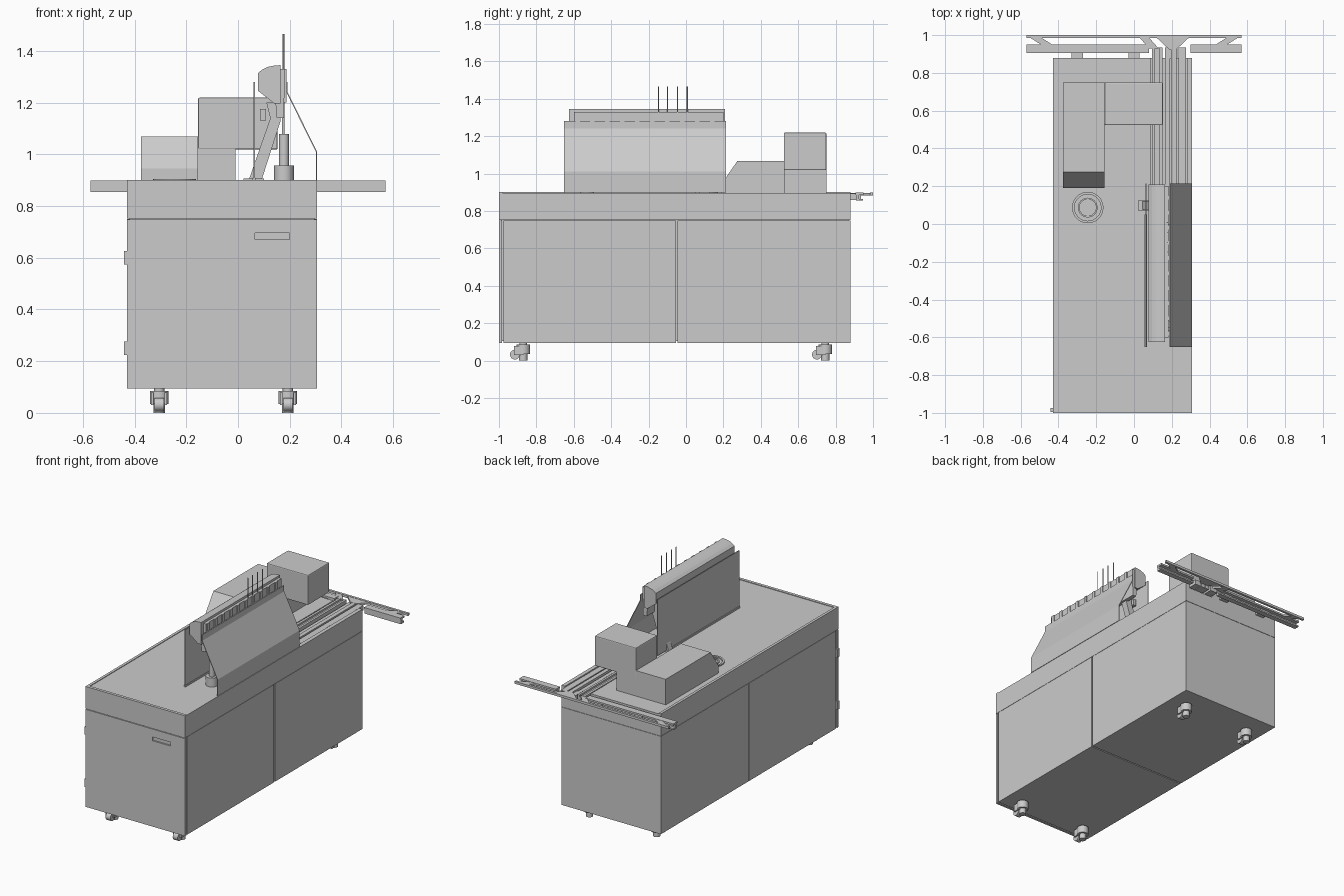
import bpy, math
from mathutils import Vector

if "Cube" in bpy.data.objects:
    bpy.data.objects.remove(bpy.data.objects["Cube"])

grey = bpy.data.materials.new("machine grey")
grey.use_nodes = True
GREY = (0.6, 0.6, 0.6, 1)
grey.diffuse_color = GREY
grey.node_tree.nodes["Principled BSDF"].inputs["Base Color"].default_value = GREY


def mesh(name, verts, faces):
    me = bpy.data.meshes.new(name)
    me.from_pydata(verts, [], faces)
    me.materials.append(grey)
    ob = bpy.data.objects.new(name, me)
    bpy.context.collection.objects.link(ob)
    return ob


def extrude(name, pts, axis, lo, hi):
    """Solid with a 2D profile pushed along an axis."""
    place = {"x": lambda a, b, c: (c, a, b),
             "y": lambda a, b, c: (a, c, b),
             "z": lambda a, b, c: (a, b, c)}[axis]
    area = sum(p[0] * q[1] - q[0] * p[1] for p, q in zip(pts, pts[1:] + pts[:1]))
    if (area < 0) != (axis == "y"):
        pts = pts[::-1]
    n = len(pts)
    verts = [place(a, b, c) for c in (lo, hi) for a, b in pts]
    faces = [list(range(n))[::-1], list(range(n, 2 * n))]
    faces += [(i, (i + 1) % n, n + (i + 1) % n, n + i) for i in range(n)]
    return mesh(name, verts, faces)


def box(name, x, y, z, bevel=0):
    ob = extrude(name, [(x[0], y[0]), (x[1], y[0]), (x[1], y[1]), (x[0], y[1])],
                 "z", z[0], z[1])
    if bevel:
        mod = ob.modifiers.new("bevel", "BEVEL")
        mod.width, mod.segments = bevel, 2
    return ob


def rod(name, r, start, end, sides=24):
    a, b = Vector(start), Vector(end)
    bpy.ops.mesh.primitive_cylinder_add(vertices=sides, radius=r,
                                        depth=(b - a).length, location=(a + b) / 2)
    ob = bpy.context.object
    ob.name = name
    ob.rotation_euler = (b - a).to_track_quat("Z", "Y").to_euler()
    ob.data.materials.append(grey)
    bpy.ops.object.shade_smooth_by_angle(angle=math.radians(40))
    return ob


def ring(name, outer, inner, centre, z0, z1, sides=40):
    x, y = centre
    verts, faces = [], []
    for i in range(sides):
        c, s = math.cos(math.tau * i / sides), math.sin(math.tau * i / sides)
        for r, z in ((outer, z0), (outer, z1), (inner, z1), (inner, z0)):
            verts.append((x + r * c, y + r * s, z))
        j = (i + 1) % sides
        faces += [(4 * i + k, 4 * j + k, 4 * j + (k + 1) % 4, 4 * i + (k + 1) % 4)
                  for k in range(4)]
    return mesh(name, verts, faces)


def cut(target, cutter):
    mod = target.modifiers.new("cut", "BOOLEAN")
    mod.object, mod.operation, mod.solver = cutter, "DIFFERENCE", "EXACT"
    bpy.context.view_layer.objects.active = target
    bpy.ops.object.modifier_apply(modifier=mod.name)
    bpy.data.objects.remove(cutter)


L, R, FRONT, BACK, DECK = -0.43, 0.306, -1.0, 0.88, 0.9

# Cabinet: core with door panels separated by narrow gaps
box("cabinet_core", (L + 0.01, R - 0.01), (FRONT + 0.01, BACK - 0.01), (0.105, 0.76))
panel = box("front_panel", (L, R), (FRONT, -0.984), (0.095, 0.748))
cut(panel, box("handle_cutter", (0.065, 0.2), (-1.1, -0.987), (0.67, 0.695)))
box("front_cabinet", (L, R), (-0.976, -0.054), (0.095, 0.75))
box("rear_cabinet", (L, R), (-0.046, BACK), (0.095, 0.75))
for z in (0.25, 0.6):
    box("side_hinge", (L - 0.011, L), (-0.995, -0.975), (z - 0.027, z + 0.027))

# Table top with a sunken channel for the feed rails
top = box("table_top", (L, R), (FRONT, BACK), (0.752, DECK - 0.003))
cut(top, box("channel_cutter", (0.09, 0.28), (0.0, 1.2), (0.855, 1.0)))
box("left_lip", (L, L + 0.018), (FRONT, BACK), (DECK - 0.01, DECK + 0.001))
box("front_lip", (L, R), (FRONT, FRONT + 0.02), (DECK - 0.01, DECK + 0.001))

# Lengthwise feed rails in the channel
for x0, x1, h in ((0.096, 0.112, 0.897), (0.112, 0.135, 0.885), (0.135, 0.15, 0.897),
                  (0.165, 0.19, 0.885), (0.197, 0.225, 0.895), (0.235, 0.275, 0.893)):
    box("feed_rail", (x0, x1), (0.0, 0.935), (0.86, h))

# Cross rail at the back, with braces
box("rear_cross_strip", (-0.57, 0.57), (0.984, 1.0), (0.882, 0.898))
for x0, x1 in ((-0.57, 0.08), (0.3, 0.57)):
    box("cross_rail_top", (x0, x1), (0.905, 0.95), (0.886, 0.898))
    box("cross_rail_web", (x0, x1), (0.91, 0.925), (0.855, 0.89))
    box("cross_rail_foot", (x0, x1), (0.91, 0.945), (0.855, 0.865))
for s in (-1, 1):
    extrude("cross_brace", [(s * 0.55, 0.986), (s * 0.49, 0.986),
                            (s * 0.43, 0.948), (s * 0.49, 0.948)], "z", 0.884, 0.896)
extrude("centre_brace", [(0.12, 0.986), (0.29, 0.986), (0.225, 0.925), (0.185, 0.925)],
        "z", 0.884, 0.896)
extrude("left_centre_brace", [(0.03, 0.986), (0.08, 0.986), (0.13, 0.93), (0.08, 0.93)],
        "z", 0.884, 0.896)
for x in (-0.3, 0.0, 0.2):
    box("rail_bracket", (x - 0.03, x + 0.03), (BACK - 0.005, 0.93), (0.86, 0.885))

# Motor housings on the deck
extrude("low_housing", [(0.19, 0.89), (0.19, 0.945), (0.275, 1.068), (0.75, 1.068),
                        (0.75, 0.89)], "x", -0.375, -0.155)
box("housing_foot", (-0.157, -0.01), (0.525, 0.75), (0.89, 1.025))
box("high_housing", (-0.155, 0.153), (0.523, 0.75), (1.018, 1.219), 0.006)

# Round dial set in the deck
DIAL = (-0.245, 0.087)
ring("dial_rim", 0.083, 0.07, DIAL, 0.895, 0.905)
ring("dial_inner_ring", 0.052, 0.044, DIAL, 0.895, 0.905)
box("dial_bar", (DIAL[0] - 0.007, DIAL[0] + 0.007),
    (DIAL[1] - 0.046, DIAL[1] + 0.046), (0.895, 0.904))

# Bent outer guard and flat inner guard
outer = [(R, 0.9), (R, 1.01), (0.192, 1.24), (0.192, 1.28)]
extrude("outer_guard", outer + [(x - 0.005, z) for x, z in outer[::-1]],
        "y", -0.652, 0.215)
box("inner_guard", (0.06, 0.065), (-0.652, 0.215), (0.905, 1.28))
box("inner_guard_flange", (0.055, 0.068), (-0.652, 0.05), (0.895, 0.908))

# Overhead beam with its clamp strip
extrude("overhead_beam", [(0.078, 1.245), (0.078, 1.315), (0.096, 1.329), (0.115, 1.338),
                          (0.14, 1.343), (0.165, 1.345), (0.165, 1.197), (0.14, 1.197)],
        "y", -0.625, 0.208)
extrude("clamp_strip", [(0.165, 1.2), (0.165, 1.33), (0.182, 1.33), (0.182, 1.28),
                        (0.178, 1.2), (0.178, 1.14), (0.15, 1.14), (0.145, 1.2)],
        "y", -0.6, 0.2)
for i in range(10):
    y = -0.58 + i * 0.08
    box("clamp", (0.178, 0.188), (y - 0.012, y + 0.012), (1.2, 1.33))

# Leaning support arm
extrude("support_arm", [(0.038, 0.89), (0.125, 1.14), (0.11, 1.2), (0.165, 1.2),
                        (0.165, 1.13), (0.088, 0.89)], "y", 0.078, 0.122)
box("arm_foot", (0.022, 0.1), (0.072, 0.125), (0.89, 0.907))
box("arm_block", (0.085, 0.108), (0.078, 0.122), (1.13, 1.175))

# Spindle post and upright needles
rod("post_base", 0.038, (0.178, -0.53, 0.89), (0.178, -0.53, 0.957))
rod("post", 0.019, (0.178, -0.53, 0.95), (0.178, -0.53, 1.078))
rod("post_tip", 0.005, (0.175, -0.53, 1.07), (0.175, -0.53, 1.2), 10)
for y in (-0.148, -0.098, -0.045, 0.007):
    rod("needle", 0.003, (0.176, y, 1.2), (0.176, y, 1.465), 8)

# Swivel casters with levelling feet
for x in (-0.305, 0.193):
    for y in (-0.87, 0.745):
        rod("caster_swivel", 0.036, (x, y, 0.035), (x, y, 0.085))
        rod("caster_stem", 0.02, (x, y, 0.08), (x, y, 0.1))
        rod("levelling_foot", 0.022, (x, y, 0), (x, y, 0.04))
        rod("caster_wheel", 0.026, (x - 0.018, y - 0.045, 0.032),
            (x + 0.018, y - 0.045, 0.032))
        for s in (-1, 1):
            box("caster_fork", (x + s * 0.026 - 0.005, x + s * 0.026 + 0.005),
                (y - 0.05, y), (0.03, 0.078))
